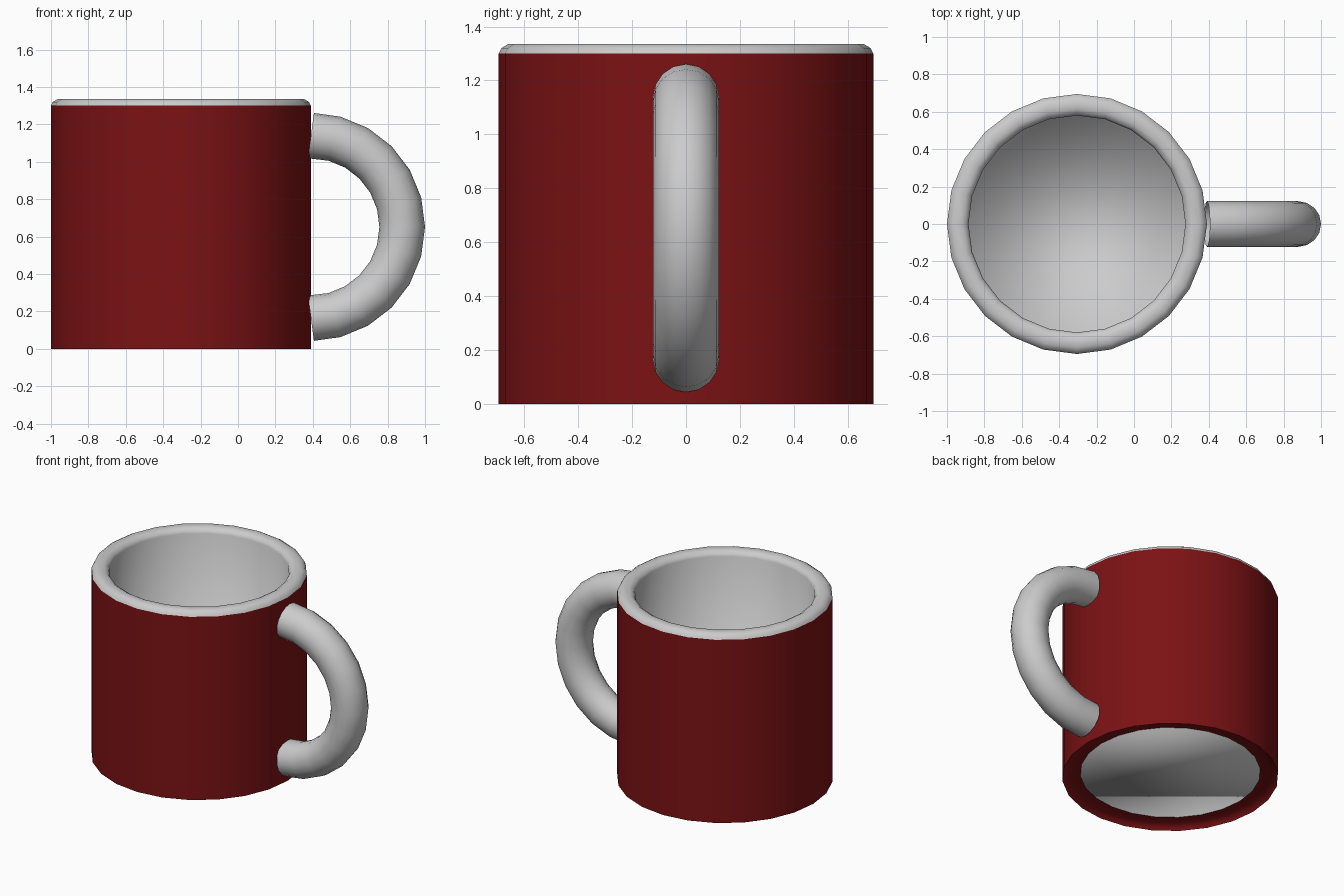
import bpy, bmesh, math

if "Cube" in bpy.data.objects:
    bpy.data.objects.remove(bpy.data.objects["Cube"])

CX = -0.305   # cup axis
SIDES = 24


def lathe(name, profile, cap_end=False):
    """Revolve (radius, z) points around the cup axis."""
    bm = bmesh.new()
    rings = []
    for r, z in profile:
        rings.append([bm.verts.new((r * math.cos(2 * math.pi * i / SIDES),
                                    r * math.sin(2 * math.pi * i / SIDES), z))
                      for i in range(SIDES)])
    for a, b in zip(rings, rings[1:]):
        for i in range(SIDES):
            j = (i + 1) % SIDES
            bm.faces.new((a[i], a[j], b[j], b[i]))
    if cap_end:
        bm.faces.new(rings[-1])
    for f in bm.faces:
        f.smooth = True
    mesh = bpy.data.meshes.new(name)
    bm.to_mesh(mesh)
    bm.free()
    ob = bpy.data.objects.new(name, mesh)
    ob.location.x = CX
    bpy.context.collection.objects.link(ob)
    return ob


# Red outer wall with the slightly hollowed foot ring
outer = lathe("outer_wall", [(0.58, 0.035), (0.655, 0.033), (0.685, 0.018),
                             (0.695, 0.0), (0.695, 1.30)])
red = bpy.data.materials.new("red_glaze")
red.diffuse_color = (0.2, 0.006, 0.007, 1)
red.use_nodes = True
red.node_tree.nodes["Principled BSDF"].inputs["Base Color"].default_value = red.diffuse_color
outer.data.materials.append(red)
bpy.context.view_layer.objects.active = outer
outer.select_set(True)
bpy.ops.object.shade_smooth_by_angle(angle=math.radians(40))

# Grey rounded rim, inner wall and floor
lathe("rim_and_lining", [(0.695, 1.30), (0.685, 1.32), (0.66, 1.335),
                         (0.615, 1.335), (0.59, 1.32), (0.58, 1.30),
                         (0.58, 0.035)], cap_end=True)

# Half-ring handle: a round tube along a 12-segment arc
curve = bpy.data.curves.new("handle", 'CURVE')
curve.dimensions = '3D'
curve.bevel_depth = 0.122
curve.bevel_resolution = 6
spline = curve.splines.new('POLY')
spline.points.add(12)
for k, p in enumerate(spline.points):
    a = math.radians(90 - 15 * k)
    p.co = (0.39 + 0.488 * math.cos(a), 0, 0.652 + 0.488 * math.sin(a), 1)
spline.use_smooth = True
bpy.context.collection.objects.link(bpy.data.objects.new("handle", curve))
